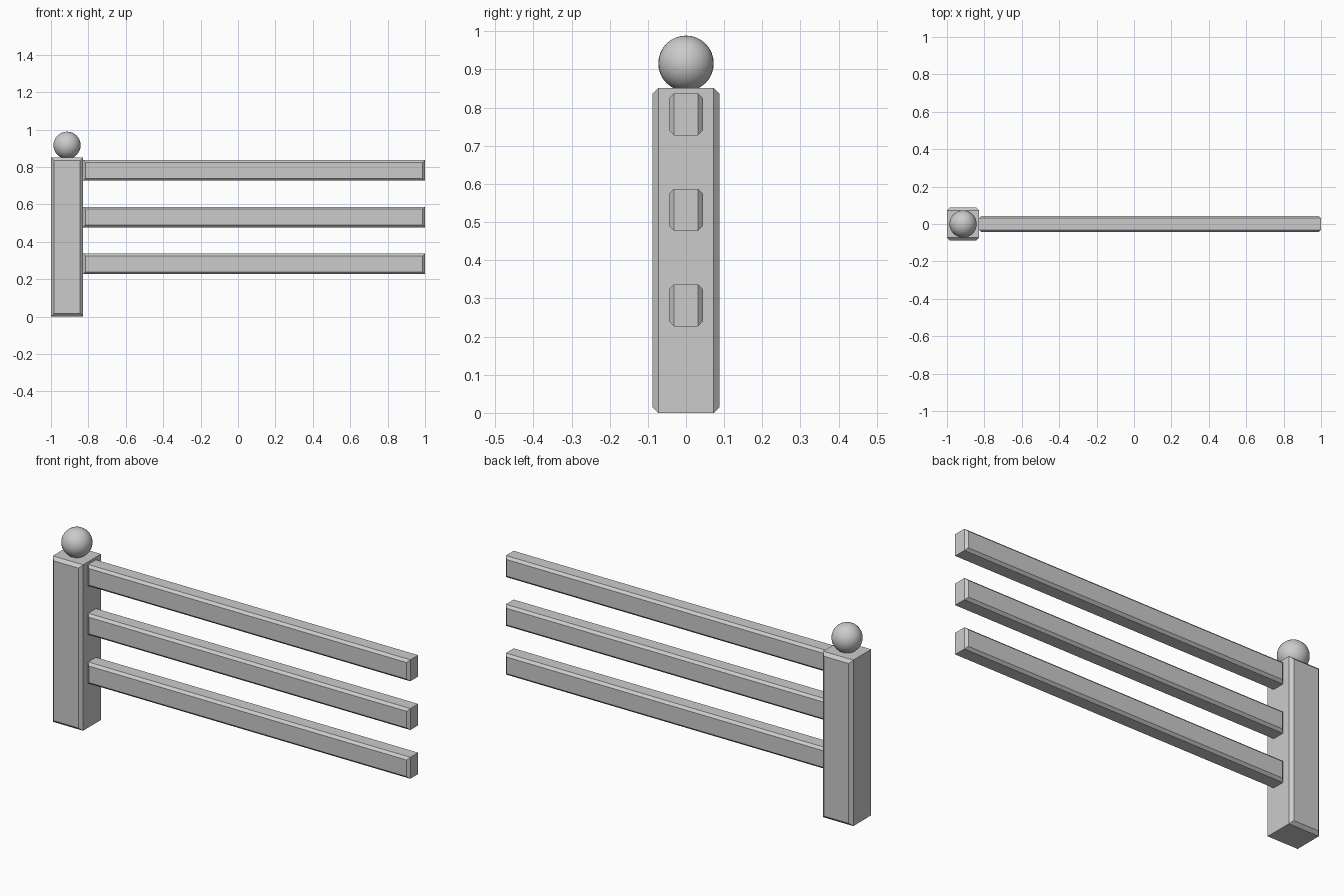
import bpy
import bmesh

if "Cube" in bpy.data.objects:
    bpy.data.objects.remove(bpy.data.objects["Cube"])

grey = bpy.data.materials.new("plain grey")
grey.diffuse_color = (0.6, 0.6, 0.6, 1)
grey.use_nodes = True
grey.node_tree.nodes["Principled BSDF"].inputs["Base Color"].default_value = grey.diffuse_color


def finish(bm, name):
    mesh = bpy.data.meshes.new(name)
    bmesh.ops.recalc_face_normals(bm, faces=bm.faces)
    bm.to_mesh(mesh)
    bm.free()
    mesh.materials.append(grey)
    obj = bpy.data.objects.new(name, mesh)
    bpy.context.collection.objects.link(obj)
    return obj


def beam(name, x0, x1, half_y, z0, z1, c):
    """Box whose front and back faces have chamfered borders."""
    bm = bmesh.new()
    rings = []
    for y, i in ((-half_y, c), (-half_y + c, 0), (half_y - c, 0), (half_y, c)):
        corners = ((x0 + i, z0 + i), (x1 - i, z0 + i), (x1 - i, z1 - i), (x0 + i, z1 - i))
        rings.append([bm.verts.new((x, y, z)) for x, z in corners])
    for a, b in zip(rings, rings[1:]):
        for k in range(4):
            n = (k + 1) % 4
            bm.faces.new((a[k], a[n], b[n], b[k]))
    bm.faces.new(rings[0])
    bm.faces.new(rings[-1])
    return finish(bm, name)


# Square post
beam("post", -1.0, -0.828, 0.088, 0.0, 0.851, 0.0155)

# Three evenly spaced rails
for label, z in (("lower", 0.227), ("middle", 0.477), ("upper", 0.727)):
    beam(label + "_rail", -0.828, 1.0, 0.044, z, z + 0.11, 0.0125)

# Ball finial, sunk slightly into the post top
bm = bmesh.new()
bmesh.ops.create_uvsphere(bm, u_segments=32, v_segments=16, radius=0.0727)
for f in bm.faces:
    f.smooth = True
ball = finish(bm, "ball_finial")
ball.location = (-0.914, 0, 0.916)
